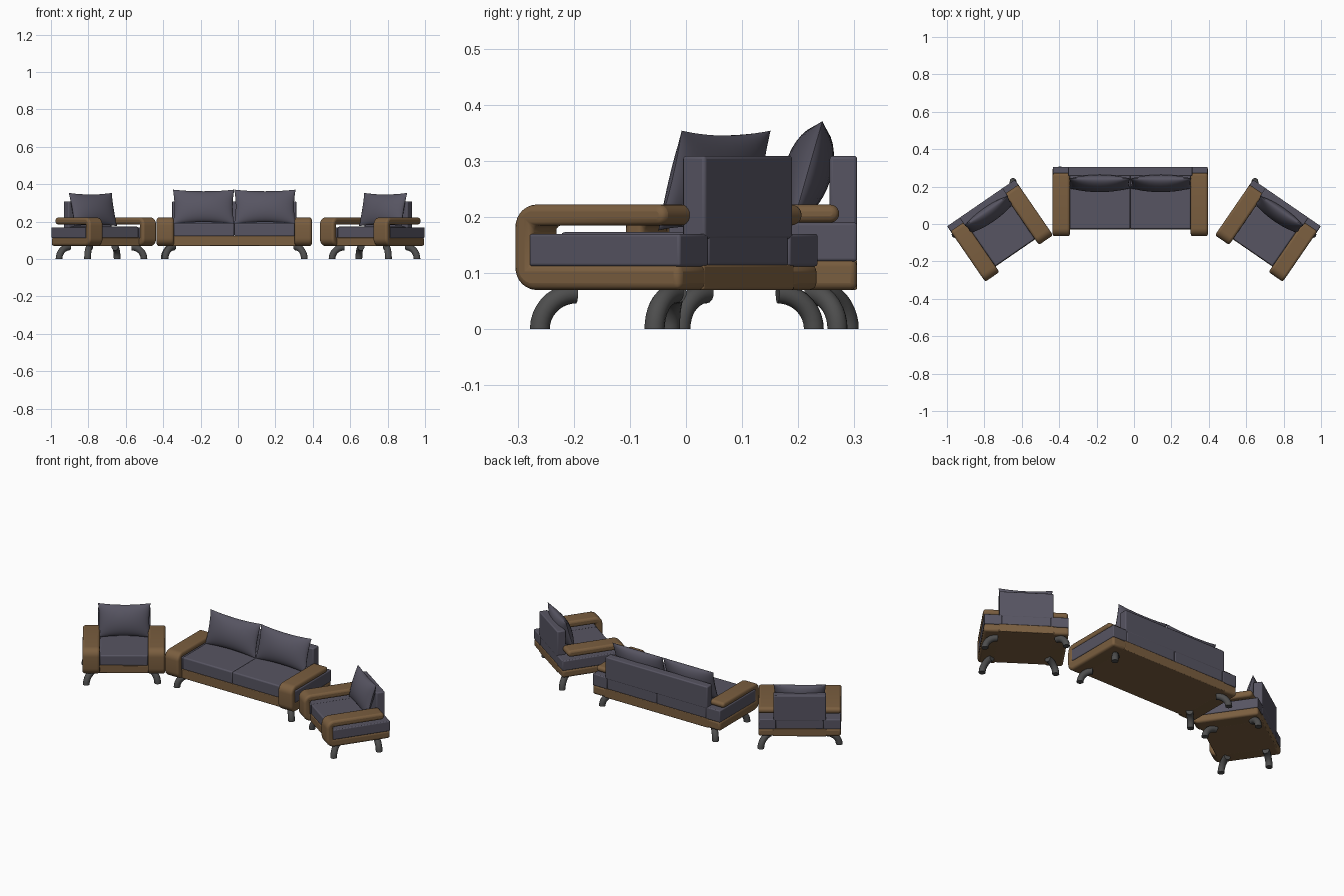
import bpy, bmesh, math
from mathutils import Matrix, Vector

if "Cube" in bpy.data.objects:
    bpy.data.objects.remove(bpy.data.objects["Cube"])


def material(name, rgb):
    m = bpy.data.materials.new(name)
    m.diffuse_color = (*rgb, 1)
    m.use_nodes = True
    m.node_tree.nodes["Principled BSDF"].inputs["Base Color"].default_value = m.diffuse_color
    return m


FABRIC = material("slate fabric", (0.095, 0.09, 0.122))
WOOD = material("brown wood", (0.195, 0.112, 0.05))
METAL = material("dark grey metal", (0.075, 0.075, 0.075))


def finish(bm, name, mat, place, bevel=0.0):
    bmesh.ops.recalc_face_normals(bm, faces=bm.faces)
    bm.transform(place)
    me = bpy.data.meshes.new(name)
    bm.to_mesh(me)
    bm.free()
    ob = bpy.data.objects.new(name, me)
    bpy.context.collection.objects.link(ob)
    me.materials.append(mat)
    if bevel:
        b = ob.modifiers.new("bevel", 'BEVEL')
        b.width, b.segments = bevel, 3
        b.limit_method, b.angle_limit = 'ANGLE', math.radians(50)
        b.use_clamp_overlap = False
    bpy.ops.object.select_all(action='DESELECT')
    ob.select_set(True)
    bpy.context.view_layer.objects.active = ob
    bpy.ops.object.shade_smooth_by_angle(angle=math.radians(40))
    return ob


def box(name, mat, place, x, y, z, bevel=0.006):
    bm = bmesh.new()
    bmesh.ops.create_cube(bm, size=1)
    for v in bm.verts:
        v.co = [lo + (c + 0.5) * (hi - lo) for c, (lo, hi) in zip(v.co, (x, y, z))]
    finish(bm, name, mat, place, bevel)


def arc(cy, cz, r, a0, a1, n=7):
    out = []
    for i in range(n + 1):
        a = math.radians(a0 + (a1 - a0) * i / n)
        out.append((cy + r * math.cos(a), cz + r * math.sin(a)))
    return out


def arm(name, place, x0, x1, front, back, tip, zbase, zunder):
    # C-shaped side profile: base rail, rounded front, rounded arm tip
    z0, z1, r, t = 0.07, 0.222, 0.042, 0.038
    h = (z1 - zunder) / 2
    pts = [(back, zbase), (back, z0)]
    pts += arc(front + r, z0 + r, r, 270, 180)
    pts += arc(front + r, z1 - r, r, 180, 90)
    pts += arc(tip - h, z1 - h, h, 90, -90, 10)
    pts += [(front + t, zunder), (front + t, zbase)]
    bm = bmesh.new()
    f = bm.faces.new([bm.verts.new((x0, y, z)) for y, z in pts])
    ext = bmesh.ops.extrude_face_region(bm, geom=[f])
    for v in ext["geom"]:
        if isinstance(v, bmesh.types.BMVert):
            v.co.x = x1
    finish(bm, name, WOOD, place, 0.012)


def pillow(name, place, cx, cy, cz, w, h, t, tilt):
    # Two bulged sheets meeting in a thin seam with pointed corners
    bm = bmesh.new()
    n = 16
    for side in (-1, 1):
        grid = []
        for j in range(n + 1):
            v = math.sin(math.pi / 2 * (2 * j / n - 1))
            row = []
            for i in range(n + 1):
                u = math.sin(math.pi / 2 * (2 * i / n - 1))
                x = u * w / 2 * (1 - 0.05 * (1 - v * v))
                z = v * h / 2 * (1 - 0.10 * (1 - u * u))
                d = t / 2 * ((1 - u * u) * (1 - v * v)) ** 0.55
                row.append(bm.verts.new((x, side * d, z)))
            grid.append(row)
        for j in range(n):
            for i in range(n):
                bm.faces.new((grid[j][i], grid[j][i + 1], grid[j + 1][i + 1], grid[j + 1][i]))
    bmesh.ops.remove_doubles(bm, verts=bm.verts, dist=1e-5)
    m = Matrix.Translation((cx, cy, cz)) @ Matrix.Rotation(-tilt, 4, 'X')
    finish(bm, name, FABRIC, place @ m)


def leg(name, place, x, y, dx, dy):
    # Tube bent in a quarter ellipse from the foot up and inward
    d = Vector((dx, dy, 0)).normalized()
    side = Vector((-d.y, d.x, 0))
    bm = bmesh.new()
    rings, r, run, rise = [], 0.018, 0.066, 0.064
    for k in range(10):
        a = math.pi / 2 * k / 9
        c = Vector((x, y, 0)) + d * run * (1 - math.cos(a)) + Vector((0, 0, rise * math.sin(a)))
        out = -d * math.cos(a) + Vector((0, 0, math.sin(a)))
        rings.append([bm.verts.new(c + r * (out * math.cos(q) + side * math.sin(q)))
                      for q in (2 * math.pi * i / 14 for i in range(14))])
    for p, q in zip(rings, rings[1:]):
        for i in range(14):
            bm.faces.new((p[i], p[(i + 1) % 14], q[(i + 1) % 14], q[i]))
    bm.faces.new(rings[0])
    bm.faces.new(rings[-1])
    finish(bm, name, METAL, place)


def seating(name, place, W, D, zbase, zseat, zunder, n, back_half, pil, legs):
    hw, f, b = W / 2, -D / 2, D / 2
    aw = 0.092
    inner = hw - aw
    # wooden frame
    box(name + "_base", WOOD, place, (-inner - 0.015, inner + 0.015), (f + 0.036, b), (0.07, zbase), 0.004)
    for s, label in ((-1, "left"), (1, "right")):
        arm(f"{name}_{label}_arm", place, s * inner, s * hw, f, b, b - 0.032, zbase, zunder)
        # upholstered block under each arm
        box(f"{name}_{label}_side_panel", FABRIC, place,
            sorted((s * (inner - 0.001), s * (hw - 0.001))), (f + 0.034, b), (zbase - 0.003, zseat), 0.005)
    # seat cushions
    step = 2 * inner / n
    for i in range(n):
        x0 = -inner + i * step
        box(f"{name}_seat_{i + 1}", FABRIC, place, (x0, x0 + step), (f + 0.038, b - 0.001),
            (zbase - 0.003, zseat + 0.003), 0.007)
    # backrest
    box(name + "_backrest", FABRIC, place, (-back_half, back_half), (b - 0.049, b), (zseat - 0.01, 0.309), 0.006)
    # loose pillows
    w, h, t, cy, cz = pil
    for i in range(n):
        pillow(f"{name}_pillow_{i + 1}", place, (i - (n - 1) / 2) * w, cy, cz, w, h, t, math.radians(16))
    for i, l in enumerate(legs):
        leg(f"{name}_leg_{i + 1}", place, *l)


# two-seat sofa in the middle
seating("sofa", Matrix.Translation((-0.02, 0.12, 0)), 0.83, 0.37, 0.124, 0.19, 0.19, 2, 0.332,
        (0.328, 0.19, 0.085, 0.097, 0.28),
        [(-0.37, -0.13, 1, 1), (0.375, -0.13, -1, 1),
         (-0.375, 0.17, 1, -1), (0.375, 0.15, -1, -1)])

# mirrored pair of armchairs turned inward
chair_legs = [(0.2, -0.135, -1, 1), (-0.18, -0.115, 1, 1),
              (0.21, 0.12, -1, 0), (-0.207, 0.178, 1, -1)]
for s, label in ((1, "right_chair"), (-1, "left_chair")):
    place = Matrix.Translation((s * 0.716, -0.036, 0)) @ Matrix.Rotation(math.radians(-34.5 * s), 4, 'Z')
    seating(label, place, 0.44, 0.36, 0.115, 0.17, 0.185, 1, 0.14,
            (0.28, 0.185, 0.08, 0.105, 0.265),
            [(s * x, y, s * dx, dy) for x, y, dx, dy in chair_legs])
